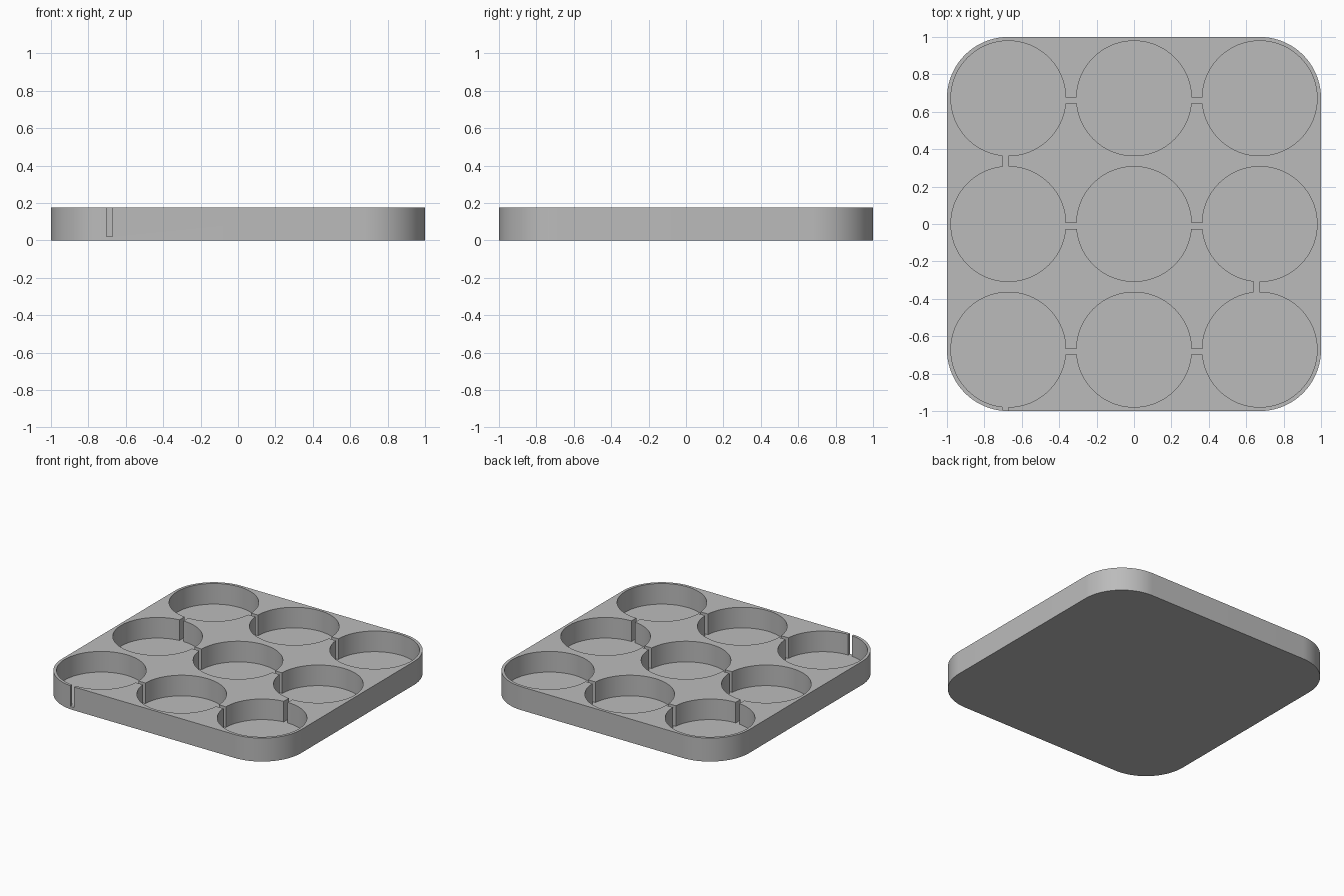
import bpy
import bmesh
from math import pi, cos, sin, radians
from mathutils import Matrix, Vector

HEIGHT, FLOOR = 0.177, 0.021
PITCH, POCKET_R, CORNER_R = 0.672, 0.307, 0.328
SLOT_W = 0.032

cube = bpy.data.objects.get("Cube")
if cube:
    bpy.data.objects.remove(cube, do_unlink=True)

grey = bpy.data.materials.new("plain grey")
grey.use_nodes = True
GREY = (0.5, 0.5, 0.5, 1)
grey.diffuse_color = GREY
grey.node_tree.nodes["Principled BSDF"].inputs["Base Color"].default_value = GREY


def finish(bm, name):
    bmesh.ops.recalc_face_normals(bm, faces=bm.faces)
    mesh = bpy.data.meshes.new(name)
    bm.to_mesh(mesh)
    bm.free()
    mesh.materials.append(grey)
    obj = bpy.data.objects.new(name, mesh)
    bpy.context.collection.objects.link(obj)
    return obj


# Rounded square slab
bm = bmesh.new()
outline = []
inner = 1 - CORNER_R
for corner, (sx, sy) in enumerate([(1, 1), (-1, 1), (-1, -1), (1, -1)]):
    for i in range(25):
        a = (corner + i / 24) * pi / 2
        outline.append(bm.verts.new((sx * inner + CORNER_R * cos(a),
                                     sy * inner + CORNER_R * sin(a), 0)))
base = bm.faces.new(outline)
top = bmesh.ops.extrude_face_region(bm, geom=[base])["geom"]
bmesh.ops.translate(bm, vec=(0, 0, HEIGHT),
                    verts=[g for g in top if isinstance(g, bmesh.types.BMVert)])
tray = finish(bm, "pocket_tray")

# Nine round pockets
depth = HEIGHT + 0.1 - FLOOR
mid_z = FLOOR + depth / 2
rows = (-PITCH, 0, PITCH)
bm = bmesh.new()
for x in rows:
    for y in rows:
        bmesh.ops.create_cone(bm, cap_ends=True, segments=96, radius1=POCKET_R,
                              radius2=POCKET_R, depth=depth,
                              matrix=Matrix.Translation((x, y, mid_z)))
pockets = finish(bm, "pocket_cutter")

# Narrow channels joining the pockets in a winding path, with an outlet in front
bm = bmesh.new()


def slot(x, y, width, length):
    scale = Matrix.Diagonal(Vector((width, length, depth, 1)))
    bmesh.ops.create_cube(bm, size=1,
                          matrix=Matrix.Translation((x, y, mid_z)) @ scale)


for y in rows:
    for x in (-PITCH / 2, PITCH / 2):
        slot(x, y - 0.011, 0.1, SLOT_W)
slot(-0.687, PITCH / 2, SLOT_W, 0.1)
slot(0.655, -PITCH / 2, SLOT_W, 0.1)
slot(-0.687, -1, SLOT_W, 0.1)
channels = finish(bm, "channel_cutter")

# Cut, then drop the cutters
bpy.ops.object.select_all(action="DESELECT")
bpy.context.view_layer.objects.active = tray
tray.select_set(True)
for cutter in (pockets, channels):
    cutter.hide_render = True
    mod = tray.modifiers.new(cutter.name, "BOOLEAN")
    mod.operation = "DIFFERENCE"
    mod.solver = "EXACT"
    mod.object = cutter
    bpy.ops.object.modifier_apply(modifier=mod.name)
    bpy.data.objects.remove(cutter, do_unlink=True)
bpy.ops.object.shade_smooth_by_angle(angle=radians(30))
